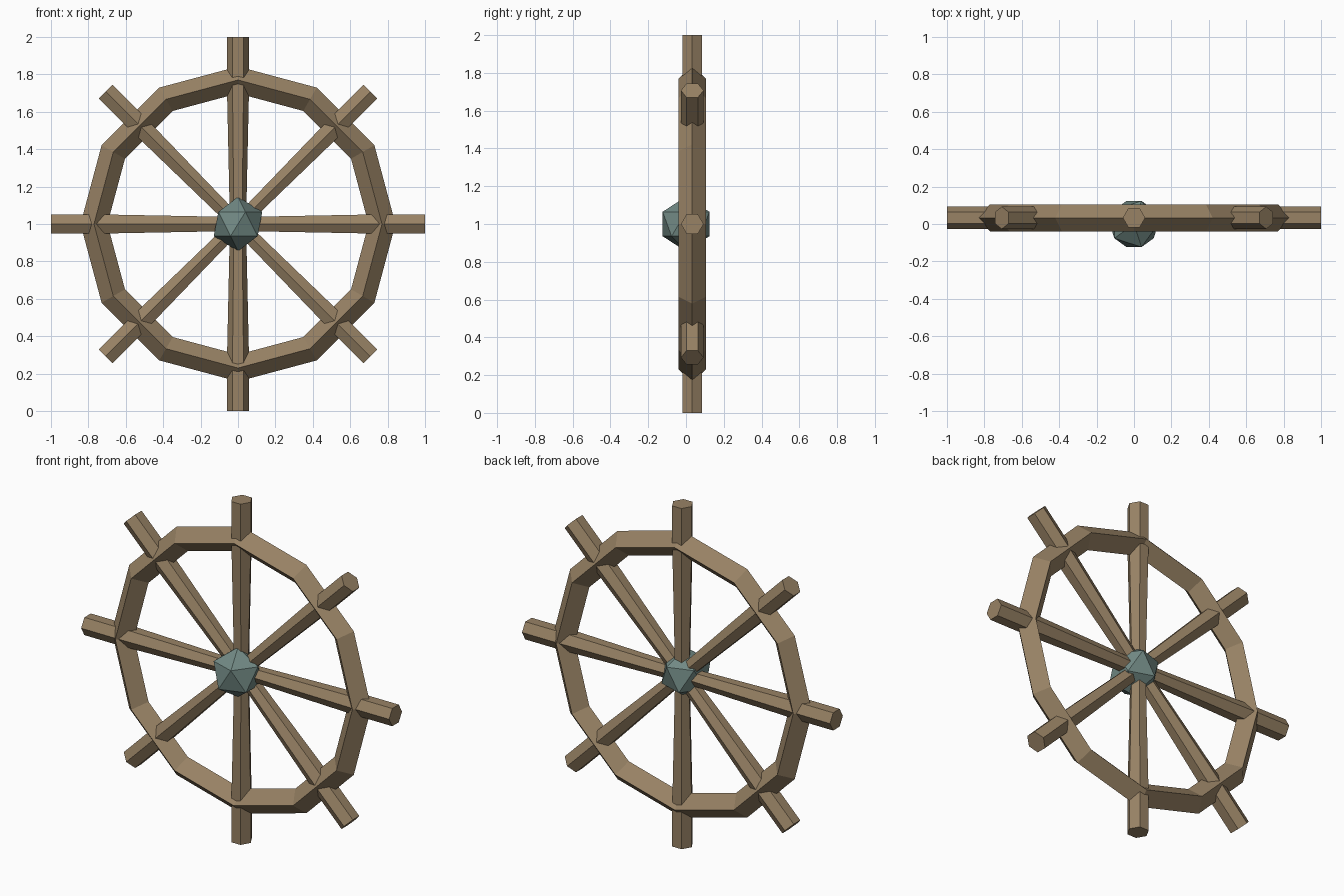
import bpy, bmesh
from math import sin, cos, pi, radians
from mathutils import Matrix, Vector

if "Cube" in bpy.data.objects:
    bpy.data.objects.remove(bpy.data.objects["Cube"])

CENTRE = Vector((0, 0.033, 1.0))


def material(name, rgb):
    m = bpy.data.materials.new(name)
    m.diffuse_color = (*rgb, 1)
    m.use_nodes = True
    m.node_tree.nodes["Principled BSDF"].inputs["Base Color"].default_value = m.diffuse_color
    return m


WOOD = material("brown wood", (0.315, 0.225, 0.130))
METAL = material("grey green metal", (0.165, 0.250, 0.230))


def finish(name, bm, mat, matrix):
    bm.transform(matrix)
    bmesh.ops.recalc_face_normals(bm, faces=bm.faces)
    mesh = bpy.data.meshes.new(name)
    bm.to_mesh(mesh)
    bm.free()
    mesh.materials.append(mat)
    bpy.context.collection.objects.link(bpy.data.objects.new(name, mesh))


def bridge(bm, a, b):
    n = len(a)
    for i in range(n):
        bm.faces.new((a[i], a[(i + 1) % n], b[(i + 1) % n], b[i]))


# Rim: twelve-sided ring with a diamond cross-section
bm = bmesh.new()
loops = []
for i in range(12):
    a = i * pi / 6
    loops.append([bm.verts.new(((0.77 + 0.072 * cos(t)) * cos(a),
                                0.072 * sin(t),
                                (0.77 + 0.072 * cos(t)) * sin(a)))
                  for t in (0, pi / 2, pi, 3 * pi / 2)])
for i in range(12):
    bridge(bm, loops[i], loops[(i + 1) % 12])
finish("rim", bm, WOOD, Matrix.Translation(CENTRE))


# Spokes: hexagonal bars through the hub, slimmer towards the middle
def spoke(name, angle, roll):
    bm = bmesh.new()
    rings = []
    for x, r in ((-1, 0.06), (-0.77, 0.06), (0, 0.043), (0.77, 0.06), (1, 0.06)):
        rings.append([bm.verts.new((x, r * cos(roll + k * pi / 3),
                                    r * sin(roll + k * pi / 3)))
                      for k in range(6)])
    for a, b in zip(rings, rings[1:]):
        bridge(bm, a, b)
    bm.faces.new(rings[0])
    bm.faces.new(rings[-1])
    finish(name, bm, WOOD,
           Matrix.Translation(CENTRE) @ Matrix.Rotation(radians(angle), 4, 'Y'))


spoke("spoke_horizontal", 0, 0)
spoke("spoke_diagonal_down", 45, 0)
spoke("spoke_vertical", 90, pi / 6)
spoke("spoke_diagonal_up", 135, 0)

# Hub: faceted ball
bm = bmesh.new()
bmesh.ops.create_icosphere(bm, subdivisions=1, radius=0.145)
finish("hub", bm, METAL, Matrix.Translation((0, 0, 1)))
